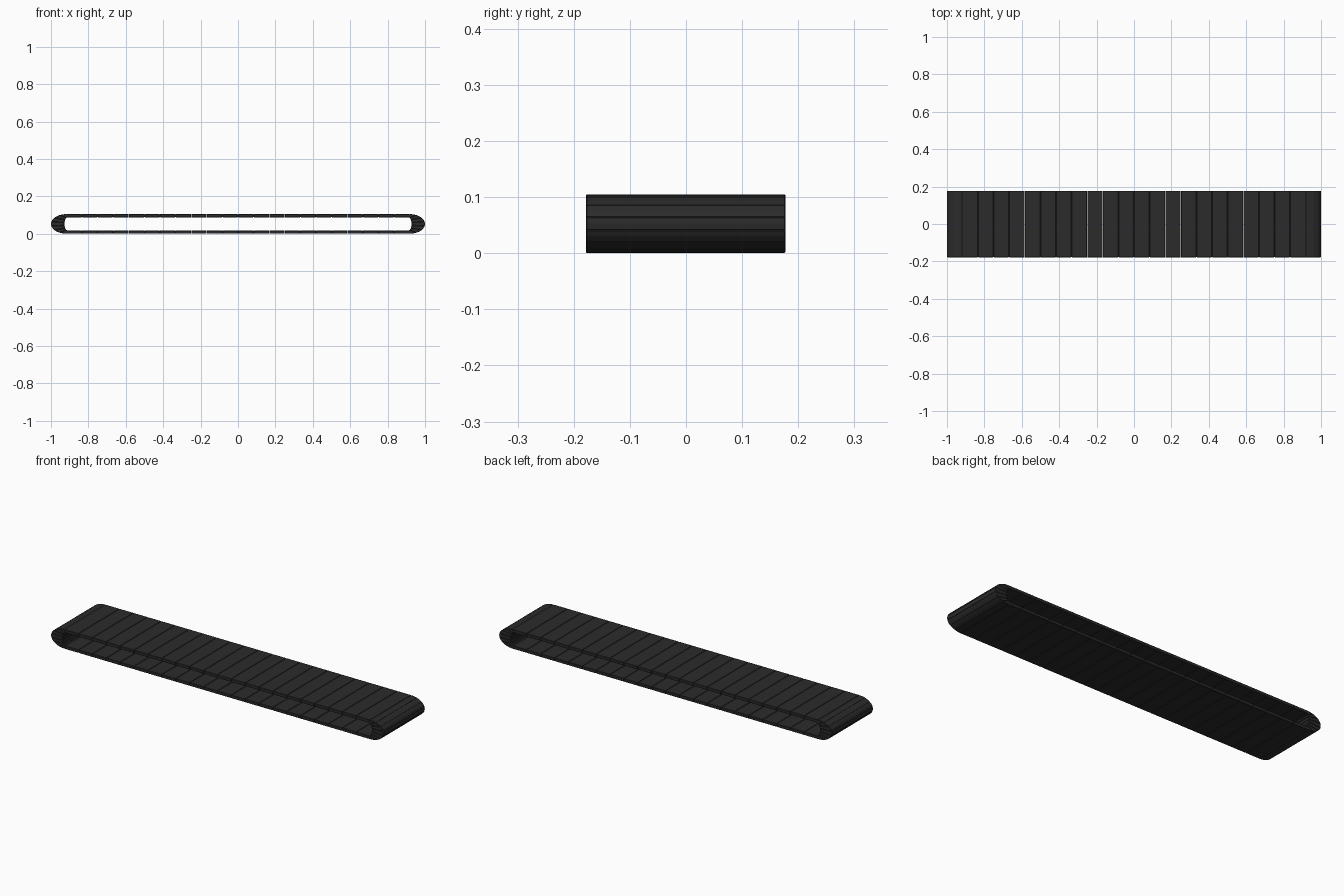
import bpy, bmesh, math

if "Cube" in bpy.data.objects:
    bpy.data.objects.remove(bpy.data.objects["Cube"])

Y0, Y1 = -0.178, 0.177      # belt width
H, T = 0.105, 0.017         # loop height, slat thickness
XE = 0.918                  # where the straight runs end
N, M = 22, 7                # slats per straight run, links per end

mat = bpy.data.materials.new("dark_rubber")
mat.diffuse_color = (0.025, 0.024, 0.025, 1)
mat.use_nodes = True
mat.node_tree.nodes["Principled BSDF"].inputs["Base Color"].default_value = mat.diffuse_color


def link(name, pts):
    """Extrude an x/z outline across the belt width, with a tiny edge bevel."""
    bm = bmesh.new()
    face = bm.faces.new([bm.verts.new((x, Y0, z)) for x, z in pts])
    ext = bmesh.ops.extrude_face_region(bm, geom=[face])
    for v in ext["geom"]:
        if isinstance(v, bmesh.types.BMVert):
            v.co.y = Y1
    bmesh.ops.recalc_face_normals(bm, faces=bm.faces)
    bmesh.ops.bevel(bm, geom=bm.edges[:], offset=0.0018, segments=1,
                    affect='EDGES', clamp_overlap=True)
    me = bpy.data.meshes.new(name)
    bm.to_mesh(me)
    bm.free()
    me.materials.append(mat)
    ob = bpy.data.objects.new(name, me)
    bpy.context.collection.objects.link(ob)


# straight upper and lower runs of slats
step = 2 * XE / N
for i in range(N):
    a = -XE + i * step + 0.0005
    b = a + step - 0.001
    link("lower_slat", [(a, 0), (b, 0), (b, T), (a, T)])
    link("upper_slat", [(a, H - T), (b, H - T), (b, H), (a, H)])


# wedge links that fan around each end
def outer(t):
    return XE + (1 - XE) * math.sin(t), H / 2 + H / 2 * math.cos(t)


def inner(t):
    return 0.912 + 0.016 * math.sin(t), H / 2 + (H / 2 - T) * math.cos(t)


for s in (1, -1):
    for i in range(M):
        t0, t1 = math.pi * i / M, math.pi * (i + 1) / M
        tm = (t0 + t1) / 2
        pts = [outer(t0), outer(tm), outer(t1), inner(t1), inner(t0)]
        link("end_link", [(s * x, z) for x, z in pts])
